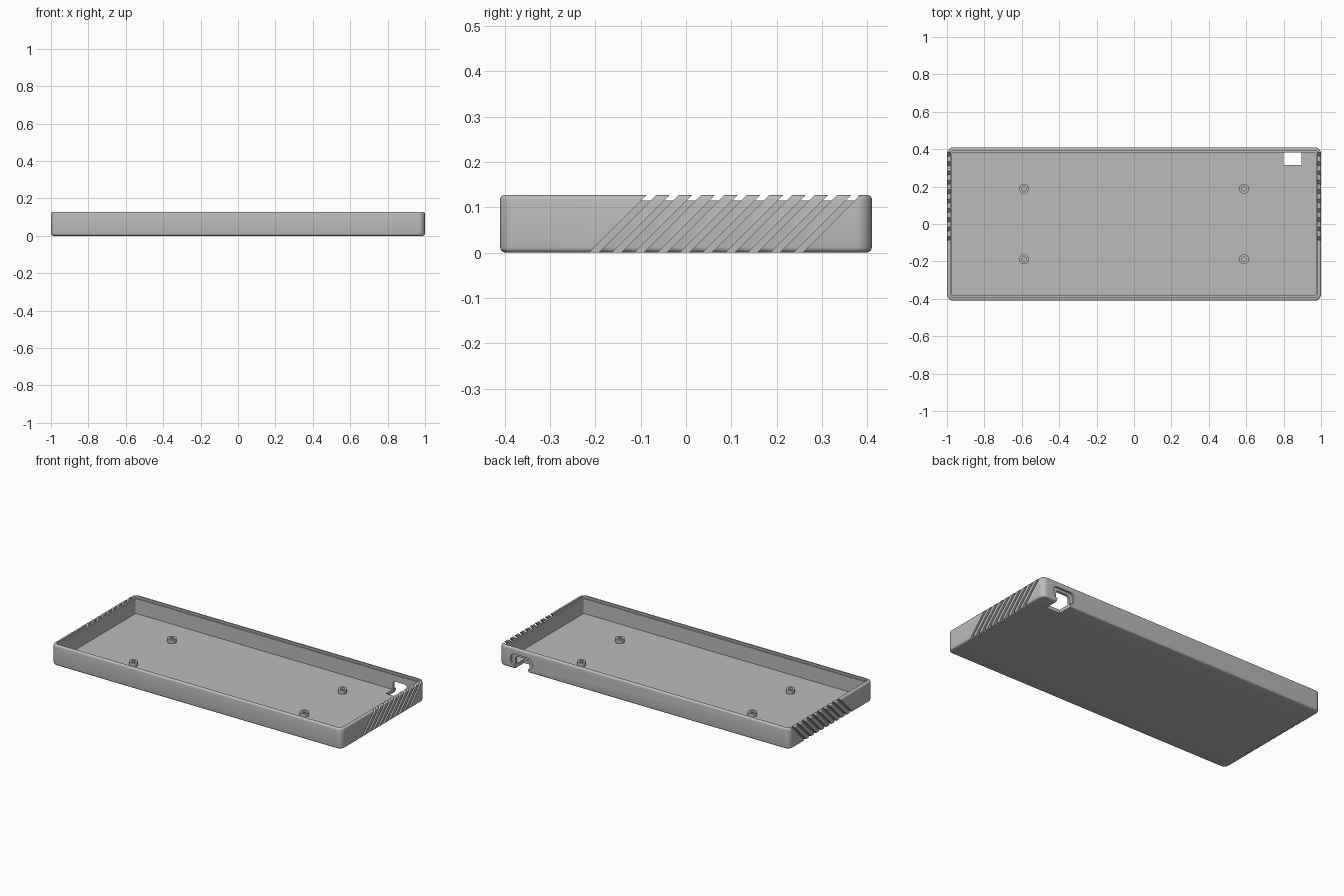
import bpy, bmesh, math
from mathutils import Matrix, Vector

cube = bpy.data.objects.get("Cube")
if cube:
    bpy.data.objects.remove(cube, do_unlink=True)

GREY = (0.5, 0.5, 0.5, 1.0)
mat = bpy.data.materials.new("case_grey")
mat.use_nodes = True
mat.diffuse_color = GREY
mat.node_tree.nodes["Principled BSDF"].inputs["Base Color"].default_value = GREY

HX, HY, H = 1.0, 0.41, 0.127      # half length, half depth, height
CORNER, WALL, LIP = 0.035, 0.028, 0.018
FLOOR, LEDGE = 0.022, 0.115


def make_object(name, bm):
    bmesh.ops.remove_doubles(bm, verts=bm.verts, dist=1e-5)
    bmesh.ops.recalc_face_normals(bm, faces=bm.faces)
    mesh = bpy.data.meshes.new(name)
    bm.to_mesh(mesh)
    bm.free()
    mesh.materials.append(mat)
    obj = bpy.data.objects.new(name, mesh)
    bpy.context.collection.objects.link(obj)
    return obj


def rounded_ring(hx, hy, r, z, steps=8):
    pts = []
    for k, (sx, sy) in enumerate([(1, 1), (-1, 1), (-1, -1), (1, -1)]):
        for i in range(steps + 1):
            a = math.pi / 2 * (k + i / steps)
            pts.append(Vector((sx * (hx - r) + r * math.cos(a),
                               sy * (hy - r) + r * math.sin(a), z)))
    return pts


def loft(name, rings, matrix=Matrix()):
    """Closed solid through a stack of rounded rectangles (hx, hy, r, z)."""
    bm = bmesh.new()
    loops = [[bm.verts.new(matrix @ p) for p in rounded_ring(*r)] for r in rings]
    n = len(loops[0])
    for a, b in zip(loops, loops[1:]):
        for i in range(n):
            j = (i + 1) % n
            bm.faces.new((a[i], a[j], b[j], b[i]))
    bm.faces.new(loops[0])
    bm.faces.new(loops[-1])
    return make_object(name, bm)


def activate(obj):
    bpy.ops.object.select_all(action='DESELECT')
    obj.select_set(True)
    bpy.context.view_layer.objects.active = obj


def cut(obj, cutter):
    cutter.hide_render = True
    mod = obj.modifiers.new("cut", 'BOOLEAN')
    mod.operation = 'DIFFERENCE'
    mod.solver = 'EXACT'
    mod.object = cutter
    activate(obj)
    bpy.ops.object.modifier_apply(modifier=mod.name)
    bpy.data.objects.remove(cutter, do_unlink=True)


# Tray section: (inset, height) from the underside, over the rim, to the floor
def fillet(r, z, start):
    angles = [start + i * math.pi / 8 for i in range(5)]
    return [(r - r * math.cos(a), z + r * math.sin(a)) for a in angles]


BOTTOM_R, TOP_R = 0.012, 0.01
section = fillet(BOTTOM_R, BOTTOM_R, -math.pi / 2)
section += fillet(TOP_R, H - TOP_R, 0)
section += [(LIP, H), (LIP, LEDGE), (WALL, LEDGE), (WALL, FLOOR)]
tray = loft("tray", [(HX - d, HY - d, max(CORNER - d, 0.005), z) for d, z in section])

# Slanted grip grooves, mirrored on both ends
for side in (1, -1):
    bm = bmesh.new()
    for i in range(10):
        y = -0.203 + 0.05 * i
        vs = []
        for x in (HX - LIP - 0.001, HX + 0.05):
            for dy, z in ((-0.01, -0.02), (0.01, -0.02), (0.01, 0.15), (-0.01, 0.15)):
                vs.append(bm.verts.new((side * x, y + dy + z, z)))
        bm.faces.new(vs[:4])
        bm.faces.new(vs[4:])
        for k in range(4):
            m = (k + 1) % 4
            bm.faces.new((vs[k], vs[m], vs[m + 4], vs[k + 4]))
    cut(tray, make_object("groove_cutter", bm))

# Cable port in the back wall: shallow recess, then an opening through wall and floor
PORT_X = 0.848
turn = Matrix.Rotation(-math.pi / 2, 4, 'X')
cut(tray, loft("recess_cutter", [(0.073, 0.035, 0.025, 0.398), (0.073, 0.035, 0.025, 0.45)],
               Matrix.Translation((PORT_X, 0, 0.056)) @ turn))
cut(tray, loft("port_cutter", [(0.048, 0.075, 0.018, 0.315), (0.048, 0.075, 0.018, 0.46)],
               Matrix.Translation((PORT_X, 0, 0)) @ turn))
activate(tray)
bpy.ops.object.shade_smooth_by_angle(angle=math.radians(30))

# Hollow screw posts on the floor
for side, sx in (("left", 1), ("right", -1)):
    for end, sy in (("front", -1), ("back", 1)):
        outline = [(0.026, FLOOR - 0.004), (0.026, 0.046), (0.012, 0.046), (0.012, FLOOR + 0.002)]
        post = loft(f"{end}_{side}_screw_post", [(r, r, r, z) for r, z in outline],
                    Matrix.Translation((sx * 0.588, sy * 0.188, 0)))
        activate(post)
        bpy.ops.object.shade_smooth_by_angle(angle=math.radians(30))
